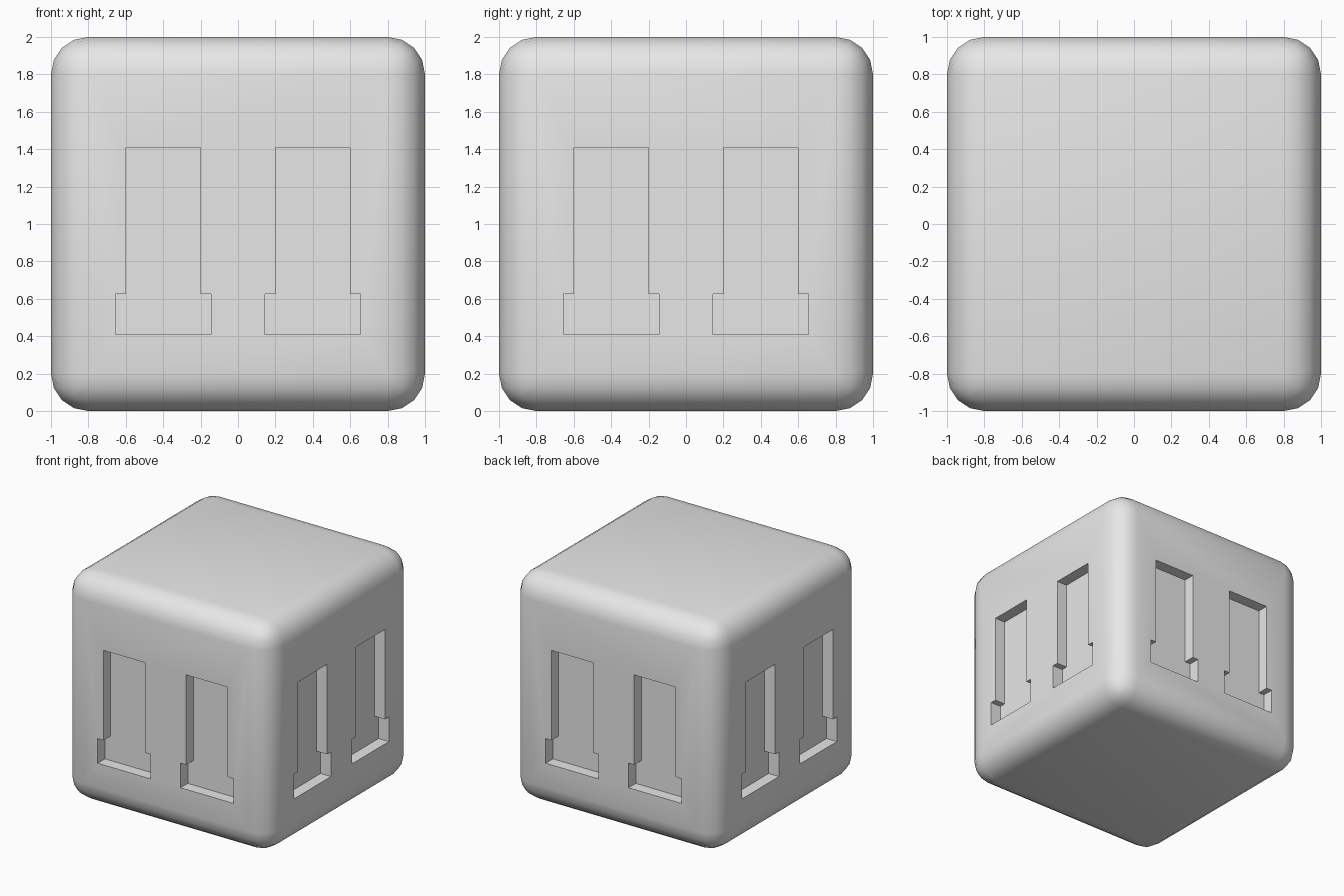
import bpy
import bmesh
from math import pi, radians
from mathutils import Matrix, Vector

default = bpy.data.objects.get("Cube")
if default:
    bpy.data.objects.remove(default, do_unlink=True)

SLOT_DEPTH = 0.1
SLOT_X = 0.4
STEM, FOOT = 0.2, 0.255
BOTTOM, STEP, TOP = 0.41, 0.625, 1.41

# Plain grey material
grey = bpy.data.materials.new("light grey")
grey.use_nodes = True
colour = (0.8, 0.8, 0.8, 1)
grey.diffuse_color = colour
grey.node_tree.nodes["Principled BSDF"].inputs["Base Color"].default_value = colour

# Rounded block
bpy.ops.mesh.primitive_cube_add(size=2, location=(0, 0, 1))
block = bpy.context.object
block.name = block.data.name = "rounded_block"
block.data.materials.append(grey)
bevel = block.modifiers.new("rounded edges", 'BEVEL')
bevel.width = 0.2
bevel.segments = 4
bevel.limit_method = 'NONE'

# Slot cutters: an upright stem on a wider foot, two on each side
half = [(FOOT, BOTTOM), (FOOT, STEP), (STEM, STEP), (STEM, TOP)]
profile = half + [(-x, z) for x, z in reversed(half)]
bm = bmesh.new()
for quarter in range(4):
    turn = Matrix.Rotation(quarter * pi / 2, 3, 'Z')
    for side in (-1, 1):
        outline = [Vector((side * SLOT_X + x, -1.2, z)) for x, z in profile]
        face = bm.faces.new([bm.verts.new(turn @ p) for p in outline])
        result = bmesh.ops.extrude_face_region(bm, geom=[face], use_keep_orig=True)
        moved = [v for v in result["geom"] if isinstance(v, bmesh.types.BMVert)]
        bmesh.ops.translate(bm, verts=moved, vec=turn @ Vector((0, 0.2 + SLOT_DEPTH, 0)))
bmesh.ops.recalc_face_normals(bm, faces=bm.faces[:])
mesh = bpy.data.meshes.new("slot_cutter")
bm.to_mesh(mesh)
bm.free()
cutter = bpy.data.objects.new("slot_cutter", mesh)
bpy.context.collection.objects.link(cutter)
cutter.hide_render = True

# Cut the slots
cut = block.modifiers.new("slots", 'BOOLEAN')
cut.operation = 'DIFFERENCE'
cut.solver = 'EXACT'
cut.object = cutter
for name in [m.name for m in block.modifiers]:
    bpy.ops.object.modifier_apply(modifier=name)
bpy.data.objects.remove(cutter, do_unlink=True)

# Smooth rounding with crisp slot edges
bpy.ops.object.shade_smooth_by_angle(angle=radians(35))
